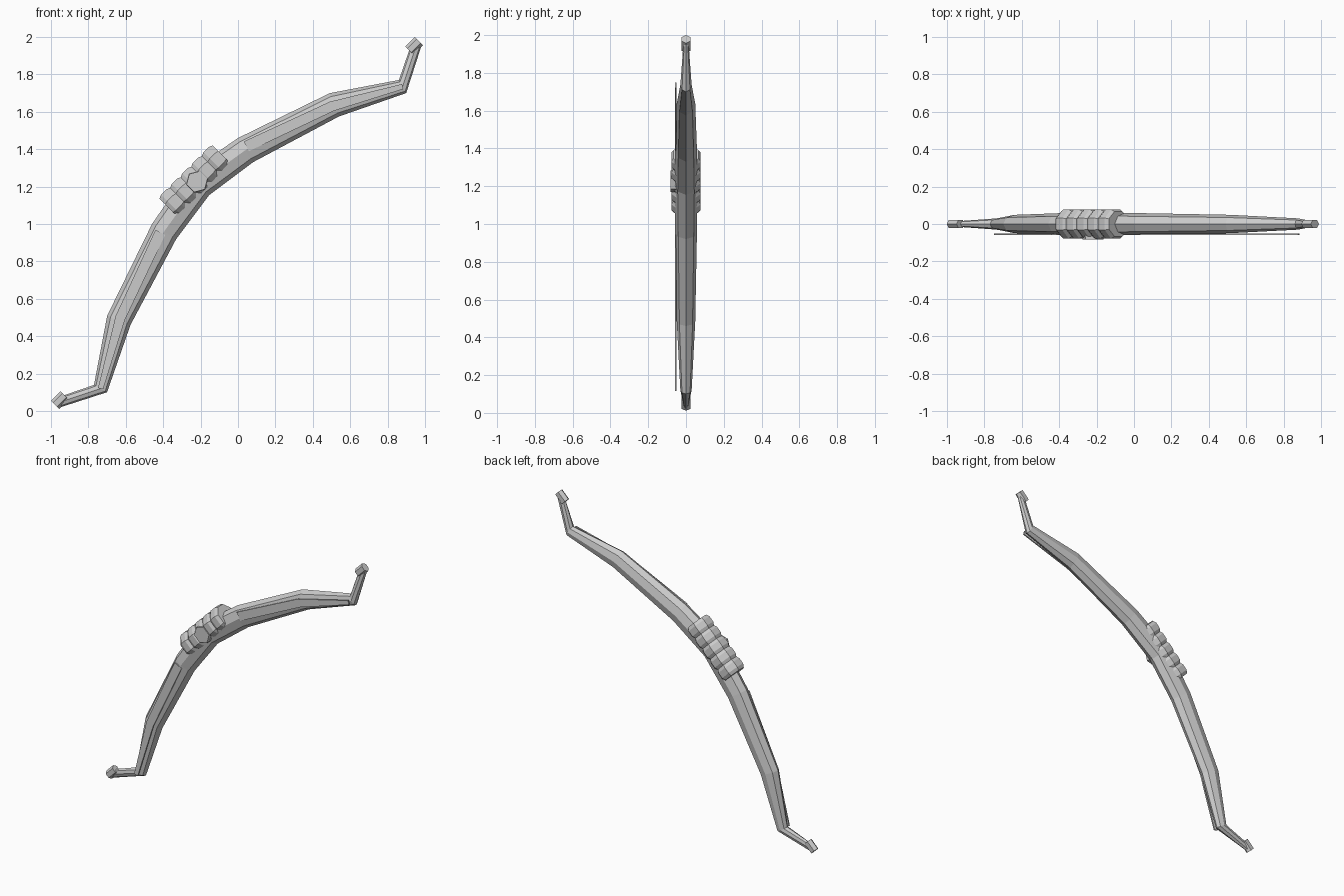
import bpy, bmesh, math
from mathutils import Vector

if "Cube" in bpy.data.objects:
    bpy.data.objects.remove(bpy.data.objects["Cube"])

R2 = math.sqrt(2)


def world(u, v, y):
    """Bow space (u along the bow, v outward) to the tilted world frame."""
    return Vector(((u - v) / R2, y, 1 + (u + v) / R2))


def loft(name, rings):
    """Skin a list of equal-length rings in bow space and cap both ends."""
    bm = bmesh.new()
    rows = [[bm.verts.new(world(*p)) for p in ring] for ring in rings]
    n = len(rows[0])
    for a, b in zip(rows, rows[1:]):
        for i in range(n):
            j = (i + 1) % n
            bm.faces.new((a[i], a[j], b[j], b[i]))
    bm.faces.new(rows[0])
    bm.faces.new(rows[-1])
    bmesh.ops.recalc_face_normals(bm, faces=bm.faces)
    mesh = bpy.data.meshes.new(name)
    bm.to_mesh(mesh)
    bm.free()
    obj = bpy.data.objects.new(name, mesh)
    bpy.context.collection.objects.link(obj)
    return obj


def section(outer, inner, half_y, n=8, turn=0.0):
    """Elliptical n-gon spanning an outer and an inner point of the profile."""
    o, i = Vector(outer), Vector(inner)
    c, h = (o + i) / 2, (o - i) / 2
    ring = []
    for k in range(n):
        a = math.tau * k / n + turn
        p = c + h * math.cos(a)
        ring.append((p.x, p.y, half_y * math.sin(a)))
    return ring


def mirrored(rings):
    return [[(-u, v, y) for u, v, y in ring] for ring in rings]


# Bow body: octagonal recurve limbs, mirrored about the grip
half = [
    section((0.325, 0.325), (0.290, 0.177), 0.058),
    section((0.841, 0.148), (0.788, 0.025), 0.049),
    section((1.153, -0.064), (1.131, -0.141), 0.030),
    section((1.335, 0.025), (1.361, -0.023), 0.014),
]
middle = section((0, 0.385), (0, 0.218), 0.062)
loft("bow_limbs", mirrored(half)[::-1] + [middle] + half)

# Grip: core with five bulging wraps
GV = 0.32


def disc(u, r, ry, n=8, v=GV):
    return section((u, v + r), (u, v - r), ry, n, math.pi / n)


loft("grip_core", [disc(-0.19, 0.078, 0.07), disc(0.19, 0.078, 0.07)])
for k in range(5):
    u = (k - 2) * 0.08
    loft(f"grip_wrap_{k + 1}", [disc(u - 0.042, 0.078, 0.072), disc(u - 0.02, 0.089, 0.084),
                                disc(u + 0.02, 0.089, 0.084), disc(u + 0.042, 0.078, 0.072)])

# Medallion on the front of the grip
def hexagon(y, r):
    return [(0.005 + r * math.cos(math.tau * (k + .5) / 6),
             0.315 + r * math.sin(math.tau * (k + .5) / 6), y) for k in range(6)]


loft("grip_medallion", [hexagon(-0.04, 0.06), hexagon(-0.082, 0.058)])

# Inlay strips on the front and nocks at the tips
strip = []
for u, v, du, dv in [(0.325, 0.262, 0.009, 0.028), (0.80, 0.090, 0.010, 0.025),
                     (1.142, -0.103, 0.007, 0.012)]:
    strip.append([(u + du, v + dv, -0.05), (u + du, v + dv, -0.059),
                  (u - du, v - dv, -0.059), (u - du, v - dv, -0.05)])
nock = [section((u, 0.039), (u, -0.023), 0.026, 6) for u in (1.303, 1.376)]
for side, f in (("upper", lambda r: r), ("lower", mirrored)):
    loft(f"{side}_inlay_strip", f(strip))
    loft(f"{side}_nock", f(nock))
